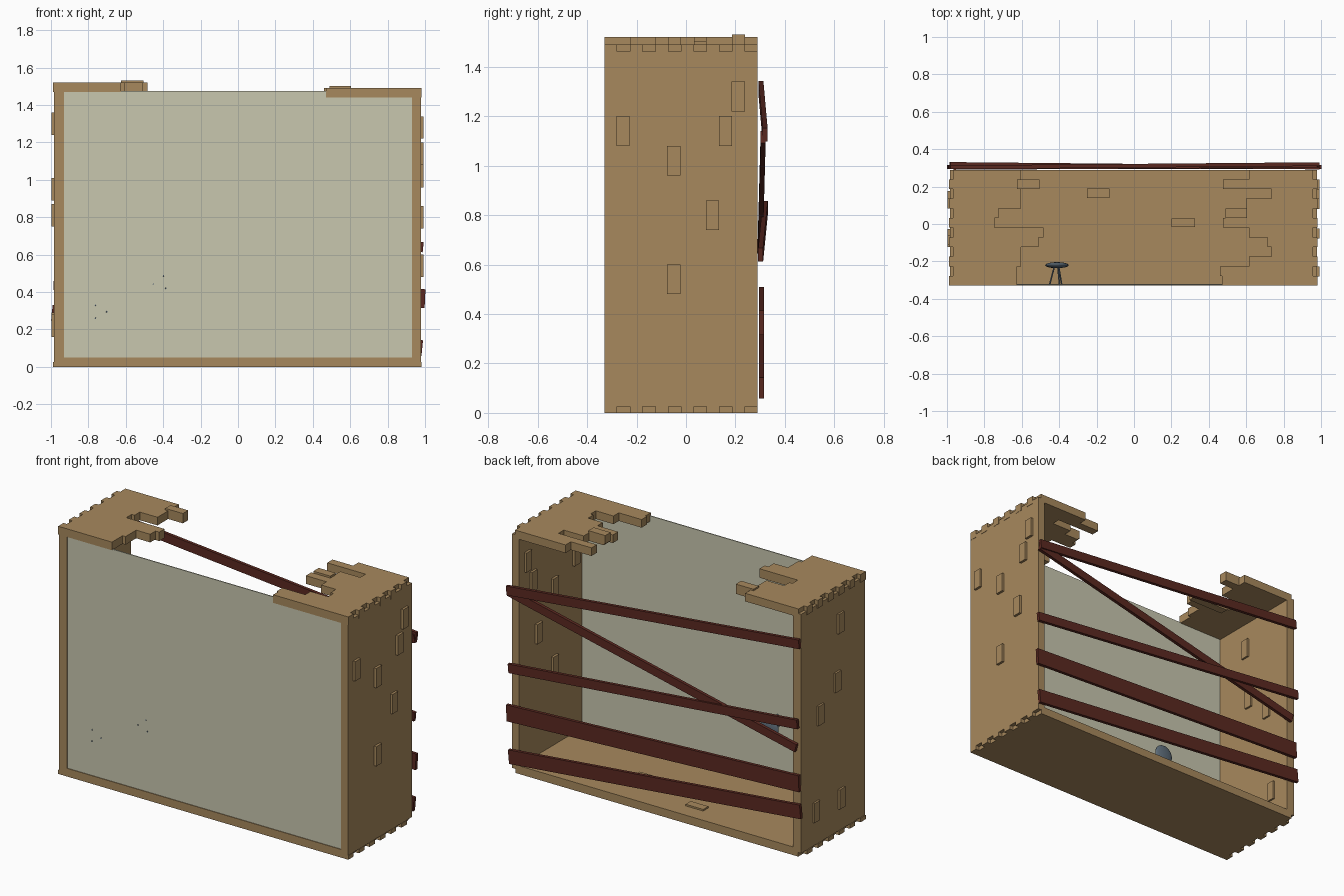
import bpy, math
from mathutils import Vector

cube = bpy.data.objects.get("Cube")
if cube:
    bpy.data.objects.remove(cube, do_unlink=True)


def material(name, rgb):
    m = bpy.data.materials.new(name)
    m.use_nodes = True
    m.diffuse_color = (*rgb, 1)
    m.node_tree.nodes["Principled BSDF"].inputs["Base Color"].default_value = (*rgb, 1)
    return m


TAN = material("tan brick", (0.39, 0.25, 0.11))
CREAM = material("cream panel", (0.58, 0.57, 0.43))
WOOD = material("dark red wood", (0.105, 0.022, 0.015))
STEEL = material("blue grey metal", (0.11, 0.15, 0.19))


def boxes(name, spans, mat):
    """One object from several boxes, each given as x0, x1, y0, y1, z0, z1."""
    verts, faces = [], []
    for s in spans:
        n = len(verts)
        verts += [(x, y, z) for x in s[:2] for y in s[2:4] for z in s[4:]]
        faces += [[n + i for i in f] for f in (
            (0, 1, 3, 2), (4, 6, 7, 5), (0, 4, 5, 1), (2, 3, 7, 6), (0, 2, 6, 4), (1, 5, 7, 3))]
    mesh = bpy.data.meshes.new(name)
    mesh.from_pydata(verts, [], faces)
    mesh.materials.append(mat)
    ob = bpy.data.objects.new(name, mesh)
    bpy.context.collection.objects.link(ob)
    return ob


FRONT, BACK, ROWS = -0.33, 0.29, 12
STEP = (BACK - FRONT) / ROWS


def row(i):
    return FRONT + i * STEP, FRONT + (i + 1) * STEP


# Floor with brick teeth along both ends
floor = [(-0.965, 0.955, FRONT, BACK, 0, 0.05)]
for i in range(0, ROWS, 2):
    floor.append((-0.99, 0.98, *row(i), 0, 0.025))
boxes("floor", floor, TAN)

# Loose bricks standing proud of the floor on both sides
boxes("floor_bricks", [
    (-0.25, -0.13, 0.14, 0.19, -0.0, 0.06),
    (-0.13, 0.11, 0.04, 0.085, 0.0, 0.058),
    (0.2, 0.325, -0.015, 0.03, 0.0, 0.06)], TAN)

# Side walls, toothed into the floor and roof
for name, inner, outer, top in (("right_wall", -0.93, -0.985, 1.47),
                                ("left_wall", 0.93, 0.978, 1.44)):
    x0, x1 = sorted((inner, outer))
    wall = [(x0, x1, FRONT, BACK, 0.025, top)]
    for i in range(1, ROWS, 2):
        wall.append((x0, x1, *row(i), top, top + 0.022))
    boxes(name, wall, TAN)


# Bricks pushed through the walls, given as y, z centres
def wall_bricks(name, x0, x1, centres):
    boxes(name, [(x0, x1, y - 0.027, y + 0.027, z - 0.06, z + 0.06) for y, z in centres], TAN)


wall_bricks("left_wall_bricks", 0.915, 0.993, [
    (0.212, 1.28), (0.16, 1.14), (-0.255, 1.14), (-0.05, 1.02), (0.107, 0.8), (-0.05, 0.54)])
wall_bricks("right_wall_bricks", -0.997, -0.918, [
    (-0.085, 1.3), (-0.055, 0.95), (0.11, 0.81), (-0.095, 0.22), (0.15, 0.23)])

# Broken roof halves: one ragged brick row per step, front to back
right_edge = (-0.625, -0.625, -0.605, -0.605, -0.51, -0.485,
              -0.745, -0.725, -0.605, -0.605, -0.505, -0.605)
left_edge = (0.47, 0.46, 0.615, 0.735, 0.715, 0.615,
             0.475, 0.5, 0.6, 0.735, 0.475, 0.615)


def roof(name, edge, end, z0, z1):
    inset = end * 0.977
    spans = []
    for i, x in enumerate(edge):
        a, b = sorted((x, inset if i % 2 else end))
        spans.append((a, b, *row(i), z0 + 0.022 * (abs(x) > 2), z1))
    boxes(name, spans, TAN)


roof("right_roof", right_edge, -0.99, 1.47, 1.52)
roof("left_roof", left_edge, 0.98, 1.44, 1.49)
boxes("raised_roof_bricks", [
    (-0.625, -0.505, *row(10), 1.48, 1.53),
    (0.49, 0.605, *row(7), 1.45, 1.502),
    (-0.73, -0.485, *row(5), 1.465, 1.512)], TAN)

# Thin panel closing the front
boxes("front_panel", [(-0.93, 0.93, -0.326, -0.32, 0.05, 1.475)], CREAM)


# Slanted planks nailed across the open back
def plank(name, left, right, width):
    a, b = Vector(left), Vector(right)
    half = (a - b).length / 2
    ob = boxes(name, [(-half, half, -0.01, 0.01, -width / 2, width / 2)], WOOD)
    ob.location = (a + b) / 2
    d = a - b
    ob.rotation_euler = (0, -math.atan2(d.z, d.x), math.atan2(d.y, d.x))


plank("top_plank", (0.99, 0.32, 1.125), (-0.985, 0.303, 1.315), 0.055)
plank("diagonal_plank", (0.985, 0.312, 1.115), (-0.96, 0.3, 0.67), 0.05)
plank("middle_plank", (0.99, 0.302, 0.64), (-0.985, 0.321, 0.83), 0.055)
plank("wide_plank", (1.0, 0.305, 0.365), (-0.985, 0.305, 0.46), 0.1)
plank("bottom_plank", (0.985, 0.305, 0.1), (-0.995, 0.305, 0.29), 0.085)


# Three-legged stools standing on the inside of the front panel
def stool(name, x, z, turn):
    centre = Vector((x, -0.22, z))
    bpy.ops.mesh.primitive_uv_sphere_add(segments=24, ring_count=10, radius=1, location=centre)
    seat = bpy.context.object
    seat.name = name + "_seat"
    seat.scale = (0.063, 0.016, 0.063)
    seat.data.materials.append(STEEL)
    bpy.ops.object.shade_smooth()
    for k in range(3):
        t = turn + k * math.tau / 3
        out = Vector((math.cos(t), 0, math.sin(t)))
        foot = centre + out * 0.041 + Vector((0, -0.109, 0))
        top = centre + out * 0.012
        d = top - foot
        bpy.ops.mesh.primitive_cylinder_add(vertices=8, radius=0.004, depth=d.length,
                                            location=(top + foot) / 2)
        leg = bpy.context.object
        leg.name = name + "_leg"
        leg.rotation_euler = d.to_track_quat("Z", "Y").to_euler()
        leg.data.materials.append(STEEL)


stool("near_stool", -0.412, 0.45, math.radians(70))
stool("corner_stool", -0.742, 0.295, 0)
